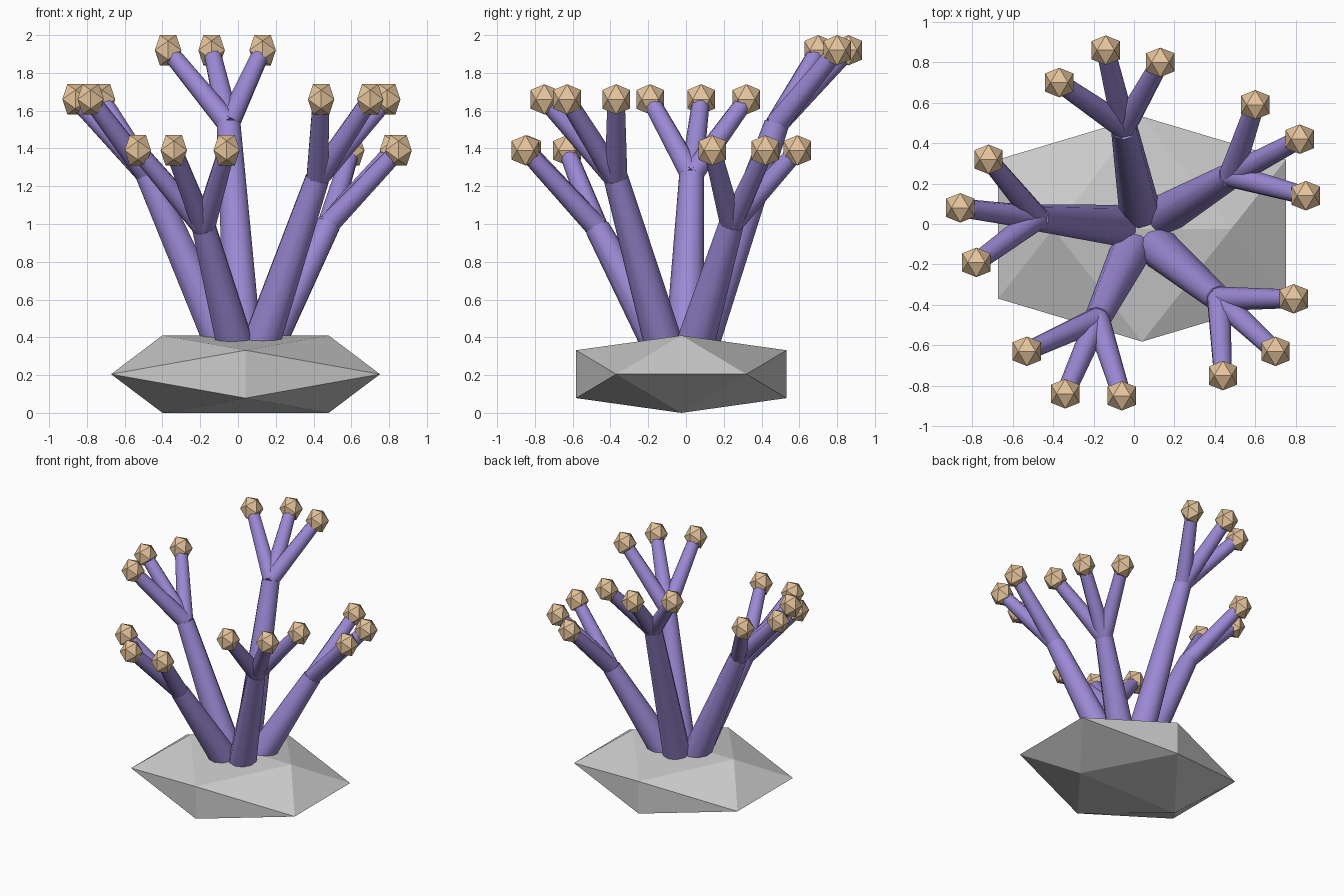
import bpy, bmesh
from math import sqrt
from mathutils import Vector

if "Cube" in bpy.data.objects:
    bpy.data.objects.remove(bpy.data.objects["Cube"])

PHI = (1 + sqrt(5)) / 2


def material(name, color):
    m = bpy.data.materials.new(name)
    m.diffuse_color = (*color, 1)
    m.use_nodes = True
    m.node_tree.nodes["Principled BSDF"].inputs["Base Color"].default_value = m.diffuse_color
    return m


purple = material("purple_coral", (0.33, 0.25, 0.66))
tan = material("tan_polyp", (0.78, 0.55, 0.33))


def finish(bm, name, mat=None, smooth=False):
    bmesh.ops.recalc_face_normals(bm, faces=bm.faces[:])
    for f in bm.faces:
        f.smooth = smooth and len(f.verts) == 4
    me = bpy.data.meshes.new(name)
    bm.to_mesh(me)
    bm.free()
    ob = bpy.data.objects.new(name, me)
    bpy.context.collection.objects.link(ob)
    if mat:
        me.materials.append(mat)
    return ob


def icosahedron(name, center, half, mat=None):
    """Icosahedron with horizontal top edge along x, fitted to half extents."""
    bm = bmesh.new()
    for s in (-1, 1):
        for t in (-1, 1):
            for v in ((s / PHI, 0, t), (s, t / PHI, 0), (0, s, t / PHI)):
                bm.verts.new([c + h * k for c, h, k in zip(center, half, v)])
    bmesh.ops.convex_hull(bm, input=bm.verts[:])
    return finish(bm, name, mat)


def branch(name, a, b, r1, r2):
    """Tapered round limb from a to b."""
    a, b = Vector(a), Vector(b)
    d = b - a
    bm = bmesh.new()
    bmesh.ops.create_cone(bm, cap_ends=True, segments=10, radius1=r1,
                          radius2=r2, depth=d.length)
    q = Vector((0, 0, 1)).rotation_difference(d)
    for v in bm.verts:
        v.co = q @ v.co + (a + b) / 2
    return finish(bm, name, purple, smooth=True)


# rock base
icosahedron("rock_base", (0.04, -0.025, 0.205), (0.712, 0.557, 0.205))

# each limb: base, fork, tip height, three tip positions
limbs = {
    "back": ((0.03, 0.05, 0.3), (-0.05, 0.48, 1.53), 1.92,
             ((-0.37, 0.70), (-0.14, 0.86), (0.13, 0.80))),
    "left": ((-0.05, -0.01, 0.3), (-0.48, 0.03, 1.26), 1.66,
             ((-0.72, 0.32), (-0.86, 0.08), (-0.78, -0.19))),
    "front_left": ((0.0, -0.1, 0.3), (-0.18, -0.47, 0.98), 1.39,
                   ((-0.53, -0.63), (-0.34, -0.84), (-0.06, -0.85))),
    "front_right": ((0.1, -0.1, 0.3), (0.42, -0.37, 1.24), 1.66,
                    ((0.44, -0.75), (0.70, -0.63), (0.79, -0.37))),
    "right": ((0.12, 0.03, 0.3), (0.48, 0.24, 1.0), 1.39,
              ((0.85, 0.14), (0.82, 0.42), (0.60, 0.59))),
}

for side, (base, fork, z, tips) in limbs.items():
    branch(side + "_trunk", base, fork, 0.105, 0.066)
    for i, (x, y) in enumerate(tips, 1):
        tip = (x, y, z)
        branch(f"{side}_twig_{i}", fork, tip, 0.06, 0.046)
        icosahedron(f"{side}_polyp_{i}", tip, (0.07, 0.073, 0.08), tan)
